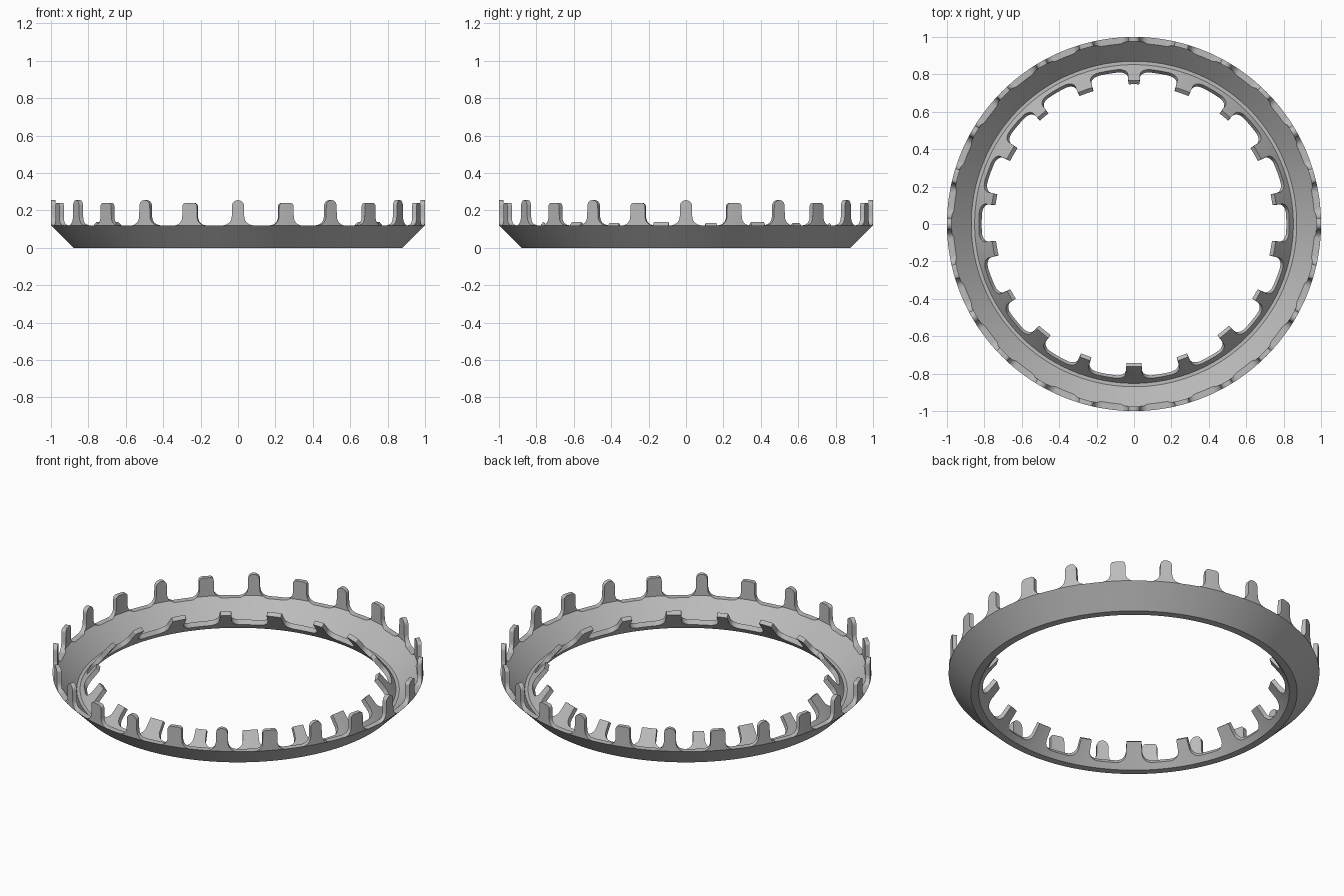
import bpy, bmesh
from math import pi, sin, cos, radians

if "Cube" in bpy.data.objects:
    bpy.data.objects.remove(bpy.data.objects["Cube"], do_unlink=True)

ARC = 6  # steps in each rounded corner


def tooth_edge(half, base, top, foot, crown):
    """Half outline of a tooth: rounded crown, straight side, filleted foot."""
    turns = [i / ARC * pi / 2 for i in range(ARC + 1)]
    pts = [(half - crown + crown * sin(a), top - crown + crown * cos(a)) for a in turns]
    pts += [(half + 0.001 + foot * (1 - cos(a)), base + foot * (1 - sin(a))) for a in turns]
    return pts


class Row:
    """Evenly spaced teeth of two alternating shapes around the ring."""

    def __init__(self, count, radius, shapes):
        self.count, self.radius, self.shapes = count, radius, shapes
        self.step = 2 * pi / count

    def angles(self):
        return [pi / 2 + k * self.step + side * d / self.radius
                for k in range(self.count) for side in (-1, 1)
                for d, _ in self.shapes[k % 2]]

    def height(self, angle):
        k = round((angle - pi / 2) / self.step)
        pts = self.shapes[k % 2]
        d = abs(angle - pi / 2 - k * self.step) * self.radius
        if d <= pts[0][0]:
            return pts[0][1]
        for (d0, h0), (d1, h1) in zip(pts, pts[1:]):
            if d <= d1:
                return h0 + (h1 - h0) * (d - d0) / max(d1 - d0, 1e-9)
        return pts[-1][1]


# Upright outer teeth, measured in height; inner fingers, measured along their slope
SLOPE = 0.153
outer = Row(24, 1.0, [tooth_edge(0.032, 0.12, 0.255, 0.05, 0.031),
                      tooth_edge(0.04, 0.12, 0.24, 0.045, 0.018)])
inner = Row(18, 0.78, [tooth_edge(0.031, 0.038, 0.146, 0.05, 0.004),
                       tooth_edge(0.042, 0.038, 0.153, 0.05, 0.004)])


def lerp(a, b, t):
    return tuple(p + (q - p) * t for p, q in zip(a, b))


def section(angle):
    """Cross-section (radius, z) of the ring at one angle."""
    h = outer.height(angle)
    t = inner.height(angle) / SLOPE
    corner = min(h, 0.13)
    return [(0.88, 0), (1, 0.12), (1, h),                  # outer flare and tooth face
            (0.845 + corner, h), (0.845 + corner, corner),  # tooth top and back
            (0.87, 0.025), (0.852, 0.025),                 # channel floor
            lerp((0.852, 0.025), (0.763, 0.138), t),       # finger upper tip
            lerp((0.838, 0), (0.743, 0.122), t),           # finger lower tip
            (0.838, 0)]


# Sweep angles: every tooth corner plus an even spacing
raw = outer.angles() + inner.angles() + [radians(i * 2.5) for i in range(144)]
angles = []
for a in sorted(a % (2 * pi) for a in raw):
    if not angles or a - angles[-1] > 1e-4:
        angles.append(a)
if 2 * pi - angles[-1] < 1e-4:
    angles.pop()

# Toothed ring
bm = bmesh.new()
loops = [[bm.verts.new((r * cos(a), r * sin(a), z)) for r, z in section(a)] for a in angles]
for i, loop in enumerate(loops):
    nxt = loops[(i + 1) % len(loops)]
    for j in range(len(loop)):
        k = (j + 1) % len(loop)
        bm.faces.new((loop[j], nxt[j], nxt[k], loop[k]))
bmesh.ops.remove_doubles(bm, verts=bm.verts[:], dist=1e-6)
bmesh.ops.recalc_face_normals(bm, faces=bm.faces[:])
mesh = bpy.data.meshes.new("toothed_ring")
bm.to_mesh(mesh)
bm.free()

ring = bpy.data.objects.new("toothed_ring", mesh)
bpy.context.collection.objects.link(ring)

# Plain grey finish
grey = bpy.data.materials.new("plain_grey")
grey.use_nodes = True
colour = (0.5, 0.5, 0.5, 1)
grey.diffuse_color = colour
grey.node_tree.nodes["Principled BSDF"].inputs["Base Color"].default_value = colour
mesh.materials.append(grey)

bpy.ops.object.select_all(action="DESELECT")
ring.select_set(True)
bpy.context.view_layer.objects.active = ring
bpy.ops.object.shade_smooth_by_angle(angle=radians(30))
